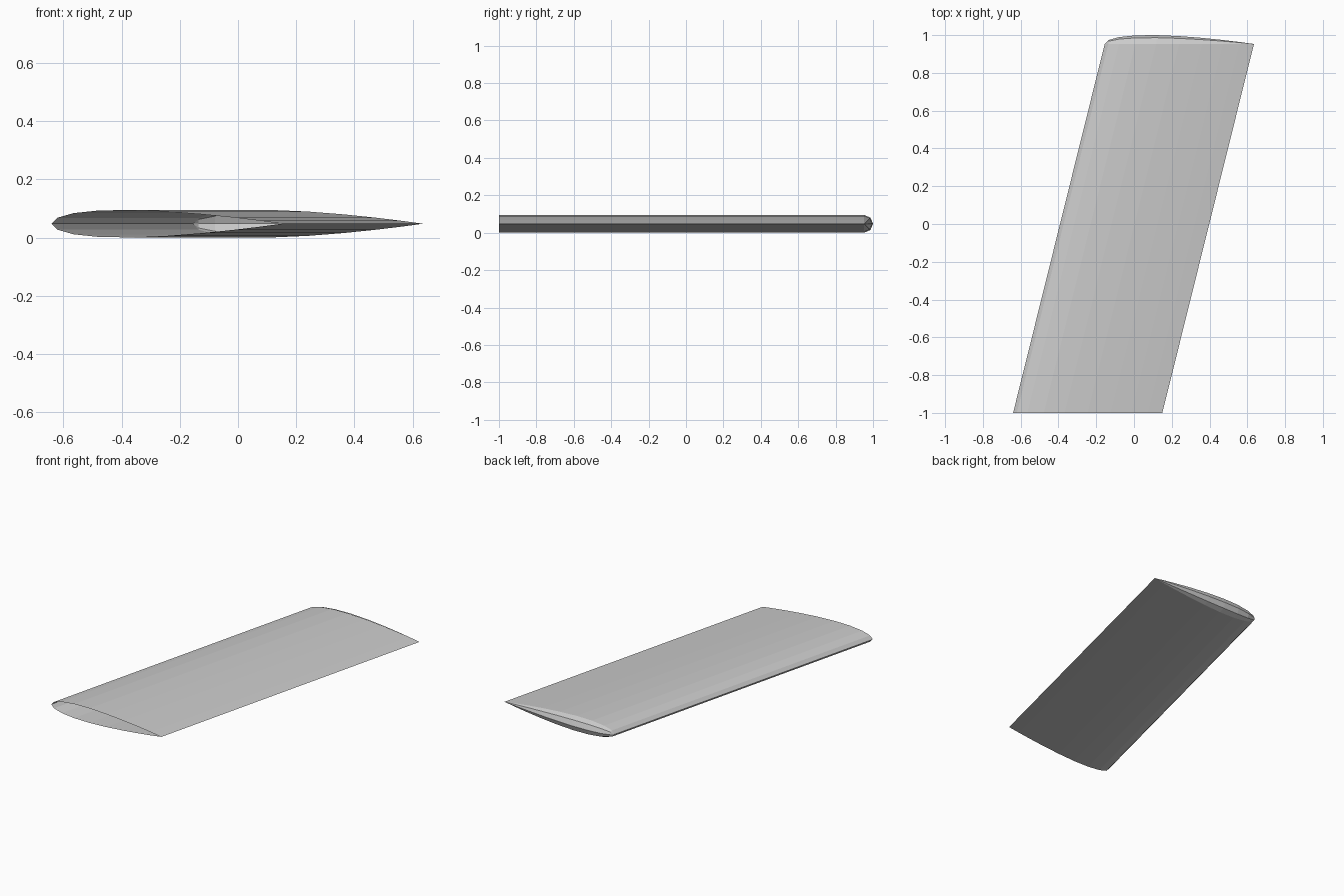
import bpy, bmesh, math

cube = bpy.data.objects.get("Cube")
if cube:
    bpy.data.objects.remove(cube, do_unlink=True)

CHORD, THICK = 0.79, 0.12
ROOT_Y, TIP_Y = -1.0, 0.953
ROOT_X, TIP_X = -0.64, -0.155
MID_Z = 0.0475
STEPS = 10

grey = bpy.data.materials.new("wing_grey")
grey.use_nodes = True
colour = (0.6, 0.6, 0.6, 1)
grey.diffuse_color = colour
grey.node_tree.nodes["Principled BSDF"].inputs["Base Color"].default_value = colour


def half_thickness(t):
    """Symmetric aerofoil, closed at the trailing edge."""
    return 5 * THICK * CHORD * (0.2969 * math.sqrt(t) - 0.126 * t - 0.3516 * t**2
                                + 0.2843 * t**3 - 0.1036 * t**4)


# Chord stations, closer together at the two edges
stations = [(1 - math.cos(math.pi * i / STEPS)) / 2 for i in range(STEPS + 1)]


def make_object(name, bm):
    bmesh.ops.remove_doubles(bm, verts=bm.verts, dist=0.00005)
    mesh = bpy.data.meshes.new(name)
    bm.to_mesh(mesh)
    bm.free()
    mesh.materials.append(grey)
    obj = bpy.data.objects.new(name, mesh)
    bpy.context.collection.objects.link(obj)
    return obj


def skin(bm, rows):
    """Join neighbouring rows of points with faces."""
    rows = [[bm.verts.new(p) for p in row] for row in rows]
    for a, b in zip(rows, rows[1:]):
        for i in range(len(a) - 1):
            bm.faces.new((a[i], a[i + 1], b[i + 1], b[i]))


# Swept panel, open at the root, and the rounded tip in one shell
bm = bmesh.new()
for side in (1, -1):
    ends = [(ROOT_X, ROOT_Y), (TIP_X, TIP_Y)]
    rows = [[(x + CHORD * t, y, MID_Z + side * half_thickness(t)) for t in stations]
            for x, y in ends]
    skin(bm, rows[::side])

# Tip cap: half the section turned about the chord line
angles = [math.radians(a) for a in (90, 45, 0, -45, -90)]
skin(bm, [[(TIP_X + CHORD * t, TIP_Y + half_thickness(t) * math.cos(a),
            MID_Z + half_thickness(t) * math.sin(a)) for t in stations]
          for a in angles])
make_object("wing", bm)
